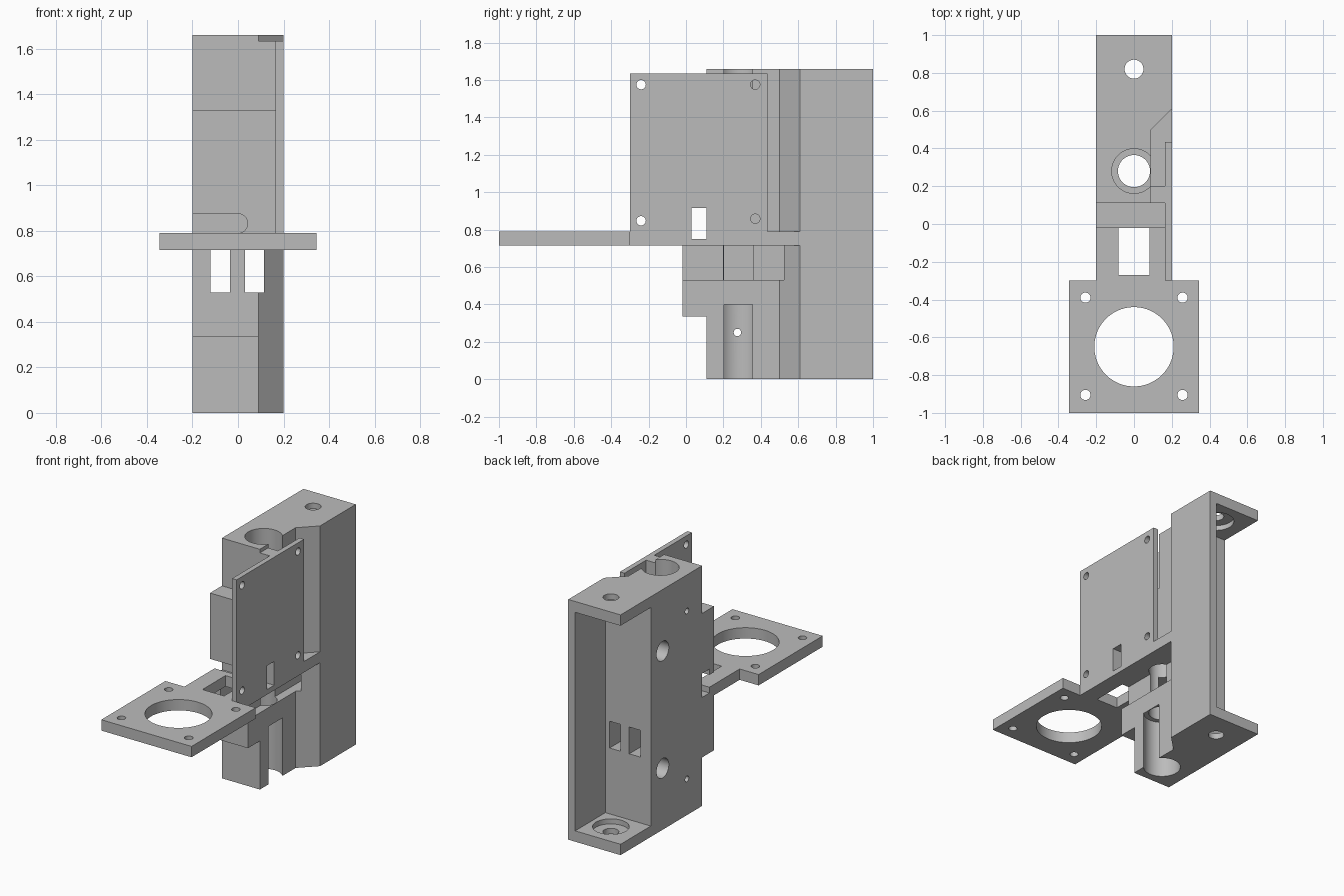
import bpy, bmesh, math
from mathutils import Matrix, Vector

default = bpy.data.objects.get("Cube")
if default:
    bpy.data.objects.remove(default, do_unlink=True)

grey = bpy.data.materials.new("plain_grey")
grey.use_nodes = True
colour = (0.5, 0.5, 0.5, 1)
grey.diffuse_color = colour
grey.node_tree.nodes["Principled BSDF"].inputs["Base Color"].default_value = colour


def make_object(name, bm):
    bmesh.ops.recalc_face_normals(bm, faces=bm.faces)
    mesh = bpy.data.meshes.new(name)
    bm.to_mesh(mesh)
    bm.free()
    mesh.materials.append(grey)
    obj = bpy.data.objects.new(name, mesh)
    bpy.context.collection.objects.link(obj)
    return obj


def prism(name, outline, z0, z1):
    bm = bmesh.new()
    face = bm.faces.new([bm.verts.new((x, y, z0)) for x, y in outline])
    top = bmesh.ops.extrude_face_region(bm, geom=[face])["geom"]
    verts = [v for v in top if isinstance(v, bmesh.types.BMVert)]
    bmesh.ops.translate(bm, verts=verts, vec=(0, 0, z1 - z0))
    return make_object(name, bm)


def box(name, x0, x1, y0, y1, z0, z1):
    return prism(name, [(x0, y0), (x1, y0), (x1, y1), (x0, y1)], z0, z1)


def rod(name, start, end, radius, sides=48):
    a, b = Vector(start), Vector(end)
    turn = (b - a).to_track_quat('Z', 'Y').to_matrix().to_4x4()
    bm = bmesh.new()
    bmesh.ops.create_cone(bm, cap_ends=True, segments=sides, radius1=radius,
                          radius2=radius, depth=(b - a).length,
                          matrix=Matrix.Translation((a + b) / 2) @ turn)
    return make_object(name, bm)


def combine(target, part, operation):
    mod = target.modifiers.new(part.name, 'BOOLEAN')
    mod.operation, mod.solver, mod.object = operation, 'EXACT', part
    bpy.context.view_layer.objects.active = target
    bpy.ops.object.modifier_apply(modifier=mod.name)
    bpy.data.objects.remove(part, do_unlink=True)


H = 1.66      # total height
LO, HI = 0.715, 0.79   # motor shelf levels

# Upright column with one chamfered shoulder
bracket = prism("carriage_bracket", [(-.2, .11), (.09, .11), (.09, .5), (.2, .61),
                                     (.2, 1), (-.2, 1)], 0, H)
# Front blocks, motor shelf, board and its connecting web
for part in (
    box("lower_block", -.2, .09, -.02, .15, .335, .75),
    box("upper_block", -.2, .18, -.02, .11, .75, 1.33),
    prism("motor_shelf", [(-.345, -1), (.345, -1), (.345, -.3), (.2, -.3), (.2, .61),
                          (.2, .65), (-.2, .65), (-.2, -.3), (-.345, -.3)], LO, HI),
    box("board", .165, .2, -.3, .435, LO, 1.635),
    box("board_web", .05, .18, .11, .2, .75, 1.635),
):
    combine(bracket, part, 'UNION')

# Rear pocket between end plates, and shelf and board windows
cuts = [
    box("rear_pocket", -.3, .147, .67, 1.1, .075, H - .075),
    box("shelf_window", -.083, .083, -.27, -.018, .6, HI + .02),
    box("wire_tunnel", -.3, .3, .03, .11, .75, .915),
    box("wire_slot", -.3, 0, -.1, .11, HI, .875),
    rod("wire_slot_end", (0, -.1, .8325), (0, .11, .8325), .0425),
    rod("shaft_bore", (0, .28, -.1), (0, .28, H + .1), .085, 64),
    rod("motor_opening", (0, -.65, .6), (0, -.65, .9), .21, 96),
    rod("end_screw_hole", (0, .82, -.1), (0, .82, H + .1), .05),
]
# Belt slots
for x0, x1 in ((-.12, -.035), (.03, .115)):
    cuts.append(box("belt_slot", x0, x1, -.1, .75, .53, LO))
# Features mirrored between bottom and top ends
for flip in (False, True):
    def level(z):
        return H - z if flip else z
    cuts += [
        rod("bearing_seat", (0, .28, level(-.1)), (0, .28, level(.4)), .118, 64),
        rod("counterbore", (0, .82, level(.04)), (0, .82, level(.1)), .115),
        rod("set_screw_hole", (-.3, .275, level(.25)), (0, .275, level(.25)), .02, 24),
        rod("side_hole", (-.3, .54, level(.425)), (.03, .54, level(.425)), .067),
    ]
# Motor and board mounting holes
for y in (-.39, -.905):
    for x in (-.257, .257):
        cuts.append(rod("motor_screw_hole", (x, y, .6), (x, y, .9), .027, 32))
for y, z in ((-.24, 1.575), (-.24, .847), (.37, 1.575), (.37, .858)):
    cuts.append(rod("board_hole", (.13, y, z), (.3, y, z), .025, 32))

for cutter in cuts:
    combine(bracket, cutter, 'DIFFERENCE')

bpy.ops.object.select_all(action='DESELECT')
bracket.select_set(True)
bpy.context.view_layer.objects.active = bracket
bpy.ops.object.shade_smooth_by_angle(angle=math.radians(30))
